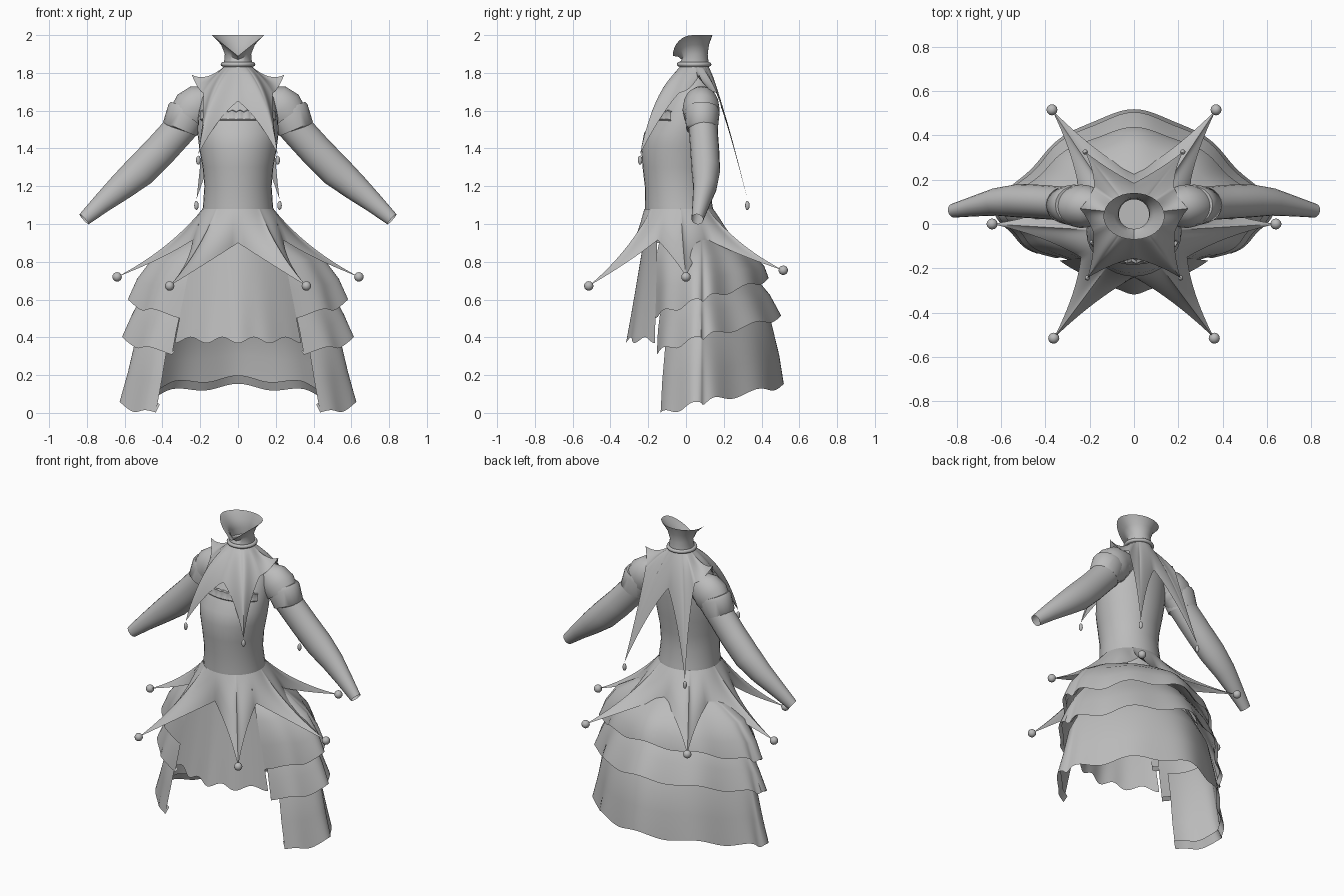
import bpy, bmesh, math
from math import sin, cos, pi, radians
from mathutils import Vector as V

if "Cube" in bpy.data.objects:
    bpy.data.objects.remove(bpy.data.objects["Cube"])

grey = bpy.data.materials.new("cloth grey")
grey.diffuse_color = (0.5, 0.5, 0.5, 1)
grey.use_nodes = True
grey.node_tree.nodes["Principled BSDF"].inputs["Base Color"].default_value = grey.diffuse_color


def finish(ob, angle=50):
    ob.data.materials.clear()
    ob.data.materials.append(grey)
    bpy.ops.object.select_all(action='DESELECT')
    ob.select_set(True)
    bpy.context.view_layer.objects.active = ob
    bpy.ops.object.shade_smooth_by_angle(angle=radians(angle))


def sheet(name, rows, closed=False, angle=50):
    """Skin a list of equally long point rows."""
    bm = bmesh.new()
    vs = [[bm.verts.new(p) for p in r] for r in rows]
    n = len(rows[0])
    for a, b in zip(vs, vs[1:]):
        for i in range(n if closed else n - 1):
            j = (i + 1) % n
            bm.faces.new((a[i], a[j], b[j], b[i]))
    bmesh.ops.remove_doubles(bm, verts=bm.verts, dist=0.0005)
    bmesh.ops.recalc_face_normals(bm, faces=bm.faces)
    me = bpy.data.meshes.new(name)
    bm.to_mesh(me)
    bm.free()
    ob = bpy.data.objects.new(name, me)
    bpy.context.collection.objects.link(ob)
    finish(ob, angle)
    return ob


def bez(a, b, c, t):
    return a * (1 - t) ** 2 + b * 2 * t * (1 - t) + c * t * t


def ball(name, loc, r, stretch=1):
    bpy.ops.mesh.primitive_uv_sphere_add(segments=12, ring_count=8, radius=r, location=loc)
    ob = bpy.context.object
    ob.name = name
    ob.scale.z = stretch
    finish(ob, 60)


def tube(name, path, n=20):
    """Round tube through (x, y, z, radius) stations lying close to the xz plane."""
    rows = []
    pts = [V(p[:3]) for p in path]
    for i, p in enumerate(path):
        d = (pts[min(i + 1, len(pts) - 1)] - pts[max(i - 1, 0)]).normalized()
        u = d.cross(V((0, 1, 0))).normalized()
        w = d.cross(u)
        rows.append([pts[i] + p[3] * (u * cos(2 * pi * k / n) + w * 0.87 * sin(2 * pi * k / n))
                     for k in range(n)])
    return sheet(name, rows, True)


# torso, closed underneath: z, front y, back y, half width
torso = [(.9, -.021, -.019, .001), (.9, -.205, .16, .195), (1.0, -.215, .155, .195),
         (1.1, -.216, .14, .185), (1.2, -.218, .125, .178), (1.3, -.23, .13, .187),
         (1.4, -.237, .145, .205), (1.48, -.222, .152, .215), (1.55, -.178, .158, .212),
         (1.6, -.155, .16, .207), (1.67, -.118, .155, .19), (1.73, -.075, .145, .145),
         (1.78, -.045, .135, .095), (1.82, -.035, .122, .078), (1.86, -.034, .12, .074)]


def ring(z, f, b, rx, n=32):
    return [V((rx * cos(2 * pi * k / n),
               (f + b) / 2 + (b - f) / 2 * sin(2 * pi * k / n), z)) for k in range(n)]


sheet("bodice", [ring(*t) for t in torso], True)

# flared neck opening, cut to a low point at the front
neck = []
for z, f, b, rx, dip in [(1.85, -.034, .12, .074, 0), (1.90, -.022, .115, .07, .03),
                         (1.95, -.04, .122, .09, .065), (2.0, -.07, .14, .138, .11)]:
    neck.append([p - V((0, 0, dip * (1 - abs(cos(2 * pi * k / 32))) if k > 16 else 0))
                 for k, p in enumerate(ring(z, f, b, rx))])
sheet("neck", neck, True)
bpy.ops.mesh.primitive_torus_add(major_radius=.08, minor_radius=.012, major_segments=32,
                                 minor_segments=8, location=(0, .043, 1.845))
bpy.context.object.name = "choker"
finish(bpy.context.object)

# ruffled band along the neckline
band = []
for z, g in [(1.545, .0), (1.555, .010), (1.575, .007), (1.597, .011), (1.6, -.003)]:
    row = []
    for k in range(49):
        a = radians(-155 + 130 * k / 48)
        h = (z - 1.545) / .055
        wave = .005 * h * sin(k * pi / 2)
        row.append(V(((.212 + g) * cos(a), -.008 + (.168 - .014 * h + g + wave) * sin(a), z + wave)))
    band.append(row)
sheet("neckline_ruffle", band)

# arms, sleeve caps and cuffs
for s, side in ((1, "right"), (-1, "left")):
    tube(side + "_arm", [(s * x, y, z, r) for x, y, z, r in
         [(.19, .085, 1.63, .09), (.25, .088, 1.575, .092), (.32, .092, 1.49, .088),
          (.42, .1, 1.38, .088), (.52, .105, 1.28, .087), (.62, .1, 1.195, .072),
          (.72, .08, 1.11, .053), (.815, .06, 1.025, .036)]])
    tube(side + "_sleeve_cap", [(s * x, .08, z, r) for x, z, r in
         [(.1, 1.655, .065), (.16, 1.645, .088), (.205, 1.63, .108), (.24, 1.605, .113),
          (.265, 1.57, .104)]])
    tube(side + "_sleeve_cuff", [(s * x, .085, z, r) for x, z, r in
         [(.262, 1.61, .085), (.262, 1.61, .1), (.27, 1.59, .107), (.308, 1.503, .096),
          (.309, 1.5, .085)]])


def star(name, top, tips, valleys, pull, narrow, m=12, n=12):
    """Jester collar: sheet from a ring to pointed tips; tips and valleys alternate, valley first.
    pull is (outward, up) bend of each point's ridge, narrow slims the points."""
    cols = []
    cnt = len(tips)
    for i in range(cnt):
        va, vb, tip = V(valleys[i]), V(valleys[(i + 1) % cnt]), V(tips[i])
        base = (va + vb) / 2
        for k in range(2 * m):
            w = 1 - abs(k / m - 1)
            v = va if k < m else vb
            sag = V((0, 0, pull[i][1] * .5))
            edge = bez(v, v.lerp(tip, .4).lerp(base.lerp(tip, .4), narrow) + sag, tip, w)
            a = math.atan2(v.lerp(tip, w).y - top[0], v.lerp(tip, w).x)
            t = V((top[1] * cos(a), top[0] + top[2] * sin(a), top[3]))
            o = V((cos(a), sin(a), 0))
            ws = w * w * (3 - 2 * w)
            mid = t.lerp(edge, .45) + o * (pull[i][0] * ws + .018) + V((0, 0, pull[i][1] * ws))
            cols.append([bez(t, mid, edge, j / n) for j in range(n + 1)])
    sheet(name, [list(r) for r in zip(*cols)], True, 70)


# neck collar with hanging drops
ct = [(.245, .07, 1.79), (.22, .325, 1.13), (-.22, .325, 1.13),
      (-.245, .07, 1.79), (-.21, -.243, 1.37), (.21, -.243, 1.37)]
cv = [(.185, -.035, 1.695), (.18, .165, 1.695), (0, .185, 1.62),
      (-.18, .165, 1.695), (-.185, -.035, 1.695), (0, -.155, 1.65)]
star("collar", (.043, .078, .078, 1.83), ct, cv,
     [(.0, -.06), (0, .07), (0, .07), (0, -.06), (.06, .06), (.06, .06)], .35)
for i in (1, 2, 4, 5):
    x, y, z = ct[i]
    ball("collar_drop", (x, y, z - .032), .012, 2)

# waist star with ball ends
wt = [(.64, .0, .72), (.37, .515, .755), (-.37, .515, .755),
      (-.64, .0, .72), (-.362, -.515, .672), (.362, -.515, .672)]
wv = [(.24, -.15, .915), (.245, .12, .915), (0, .225, .92),
      (-.245, .12, .915), (-.24, -.15, .915), (0, -.24, .9)]
star("waist_star", (-.038, .188, .182, 1.08), wt, wv, [(-.05, -.05)] * 6, .45)
for p in wt:
    ball("waist_ball", p, .025)

# front apron with a wavy hem
rows = []
for j in range(13):
    v = j / 12
    row = []
    for k in range(41):
        u = k / 20 - 1
        wave = v ** 3 * cos(u * 4 * pi)
        row.append(V((u * (.21 + .125 * v),
                      -.15 - .015 * v - (.06 + .085 * v) * cos(u * pi / 2) - .008 * wave * (1 - u * u),
                      1.0 - .615 * v - .016 * wave)))
    rows.append(row)
sheet("apron", rows)


def tier(name, start, prof, fold, diamond=1):
    """Open-front skirt layer; prof rows: half width, back depth, front depth, z, z slope."""
    rows = []
    for j, (rx, rb, rf, z, sl) in enumerate(prof):
        f = min(1, j / (len(prof) - 2)) ** 2
        row = []
        for k in range(97):
            a = radians(start + (180 - 2 * start) * k / 96)
            w = f * cos((a - pi / 2) * 11)
            g = 1 + fold * w
            s = sin(a)
            # the back narrows towards the middle like a rounded diamond
            d = s if s < 0 or (j == 0 and not diamond) else .15 * s + .85 * s ** 2.4
            row.append(V((rx * g * cos(a), .08 + (rf if s < 0 else rb) * d * g,
                          max(0, z + sl * d + .014 * w))))
        rows.append(row)
    sheet(name, rows)


tier("skirt_top_tier", -60, [(.19, .07, .22, .95, 0), (.32, .17, .26, .9, .01),
     (.45, .27, .28, .82, .02), (.53, .33, .285, .71, .06), (.575, .35, .29, .6, .1),
     (.55, .33, .275, .62, .1)], .022, 0)
tier("skirt_middle_tier", -54, [(.43, .24, .24, .72, .05), (.51, .3, .265, .62, .08),
     (.56, .36, .285, .52, .1), (.605, .415, .295, .4, .1), (.58, .395, .28, .42, .1)], .022)
tier("skirt_bottom_tier", -46, [(.48, .3, .23, .52, .08), (.54, .37, .265, .4, .08),
     (.58, .41, .285, .22, .08), (.62, .43, .295, .055, .085),
     (.59, .41, .28, .1, .085)], .018)
